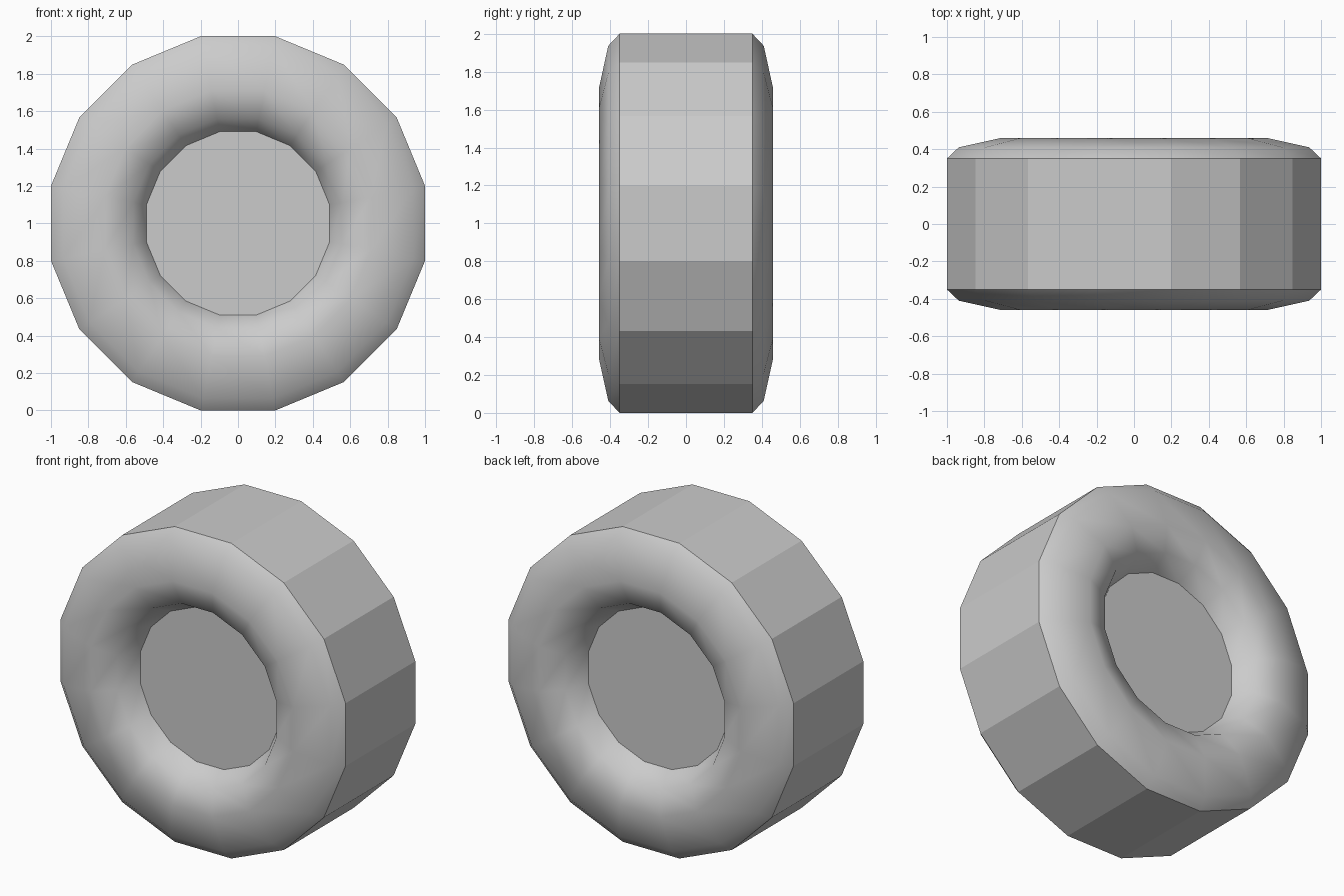
import bpy, bmesh, math

SIDES = 16
cube = bpy.data.objects.get("Cube")
if cube:
    bpy.data.objects.remove(cube, do_unlink=True)

grey = bpy.data.materials.new("light_grey")
grey.use_nodes = True
colour = (0.6, 0.6, 0.6, 1)
grey.diffuse_color = colour
grey.node_tree.nodes["Principled BSDF"].inputs["Base Color"].default_value = colour


def ring(bm, radius, y):
    angles = [(i + 0.5) * math.tau / SIDES for i in range(SIDES)]
    return [bm.verts.new((radius * math.cos(a), y, 1 + radius * math.sin(a))) for a in angles]


def finish(bm, name):
    bmesh.ops.recalc_face_normals(bm, faces=bm.faces)
    mesh = bpy.data.meshes.new(name)
    bm.to_mesh(mesh)
    bm.free()
    mesh.materials.append(grey)
    obj = bpy.data.objects.new(name, mesh)
    bpy.context.collection.objects.link(obj)


# One sidewall profile (radius, depth) from hub edge to tread edge
half = [(0.5, 0.28), (0.57, 0.41), (0.725, 0.46), (0.955, 0.41), (1.02, 0.35)]
profile = [(r, -y) for r, y in half] + [(r, y) for r, y in reversed(half)]

# Tyre with hub discs: smooth sidewalls, flat tread and hubs
bm = bmesh.new()
rings = [ring(bm, r, y) for r, y in profile]
for k, (a, b) in enumerate(zip(rings, rings[1:])):
    for i in range(SIDES):
        j = (i + 1) % SIDES
        face = bm.faces.new((a[i], a[j], b[j], b[i]))
        face.smooth = k != len(half) - 1
for hub in (rings[0], rings[-1]):
    bm.faces.new(hub)

# Keep the hub and tread borders crisp
for edge in bm.edges:
    edge.smooth = all(f.smooth for f in edge.link_faces)
finish(bm, "wheel")
